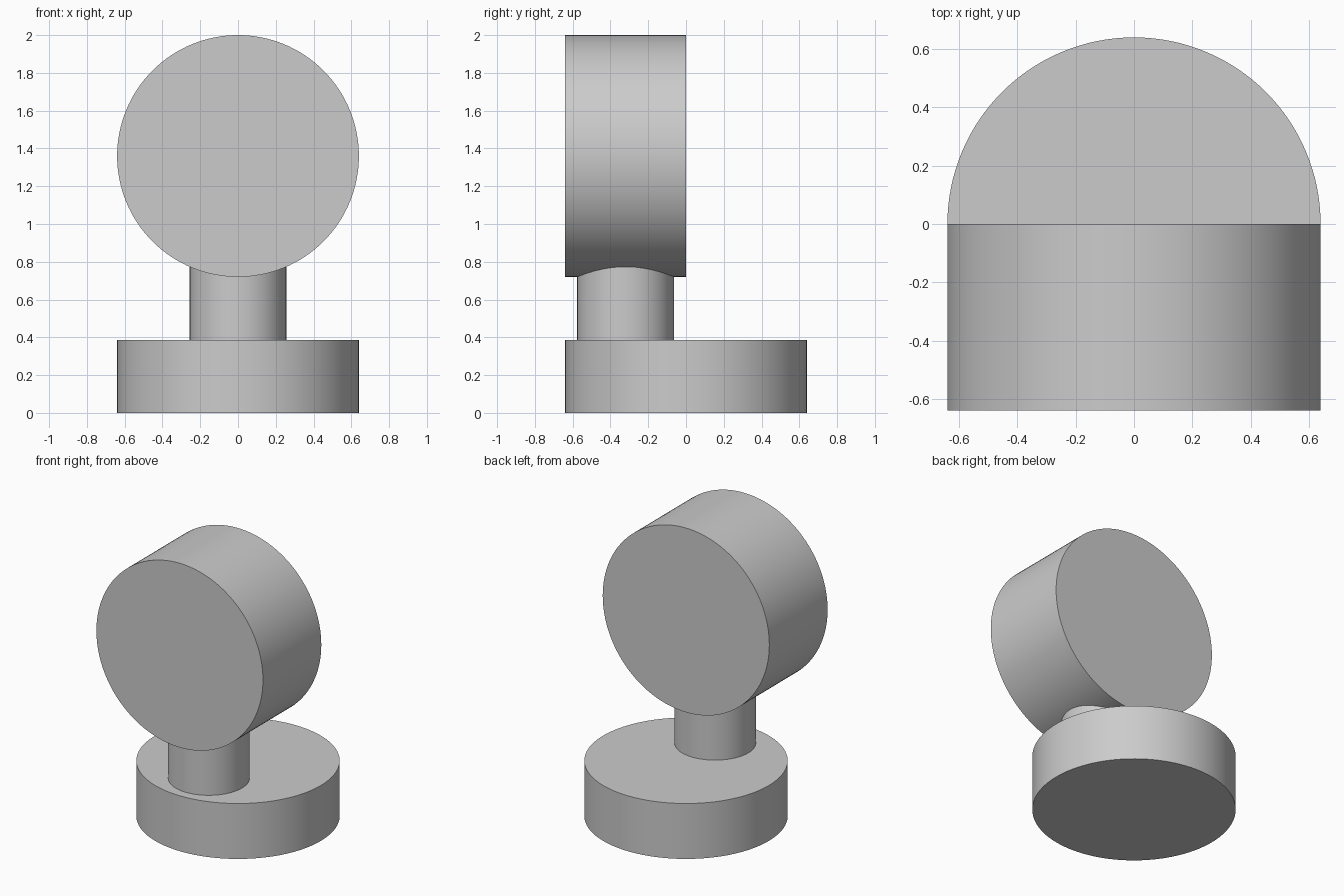
import bpy
import math

cube = bpy.data.objects.get("Cube")
if cube:
    bpy.data.objects.remove(cube, do_unlink=True)

# Single grey material
grey = bpy.data.materials.new("plain grey")
grey.use_nodes = True
colour = (0.6, 0.6, 0.6, 1)
grey.diffuse_color = colour
grey.node_tree.nodes["Principled BSDF"].inputs["Base Color"].default_value = colour


def cylinder(name, radius, depth, centre, tilt=0):
    bpy.ops.mesh.primitive_cylinder_add(vertices=128, radius=radius, depth=depth,
                                        location=centre, rotation=(tilt, 0, 0))
    obj = bpy.context.object
    obj.name = name
    obj.data.materials.append(grey)
    bpy.ops.object.shade_smooth_by_angle(angle=math.radians(30))
    return obj


RADIUS = 0.64
BASE_HEIGHT = 0.385
HEAD_Z = 2 - RADIUS
HEAD_Y = -RADIUS / 2
STEM_TOP = 0.9

# Round base disc
cylinder("base", RADIUS, BASE_HEIGHT, (0, 0, BASE_HEIGHT / 2))

# Stem under the head, running up into it
cylinder("stem", 0.256, STEM_TOP - BASE_HEIGHT,
         (0, HEAD_Y, (STEM_TOP + BASE_HEIGHT) / 2))

# Drum-shaped head facing the front
cylinder("head", RADIUS, RADIUS, (0, HEAD_Y, HEAD_Z), math.pi / 2)
